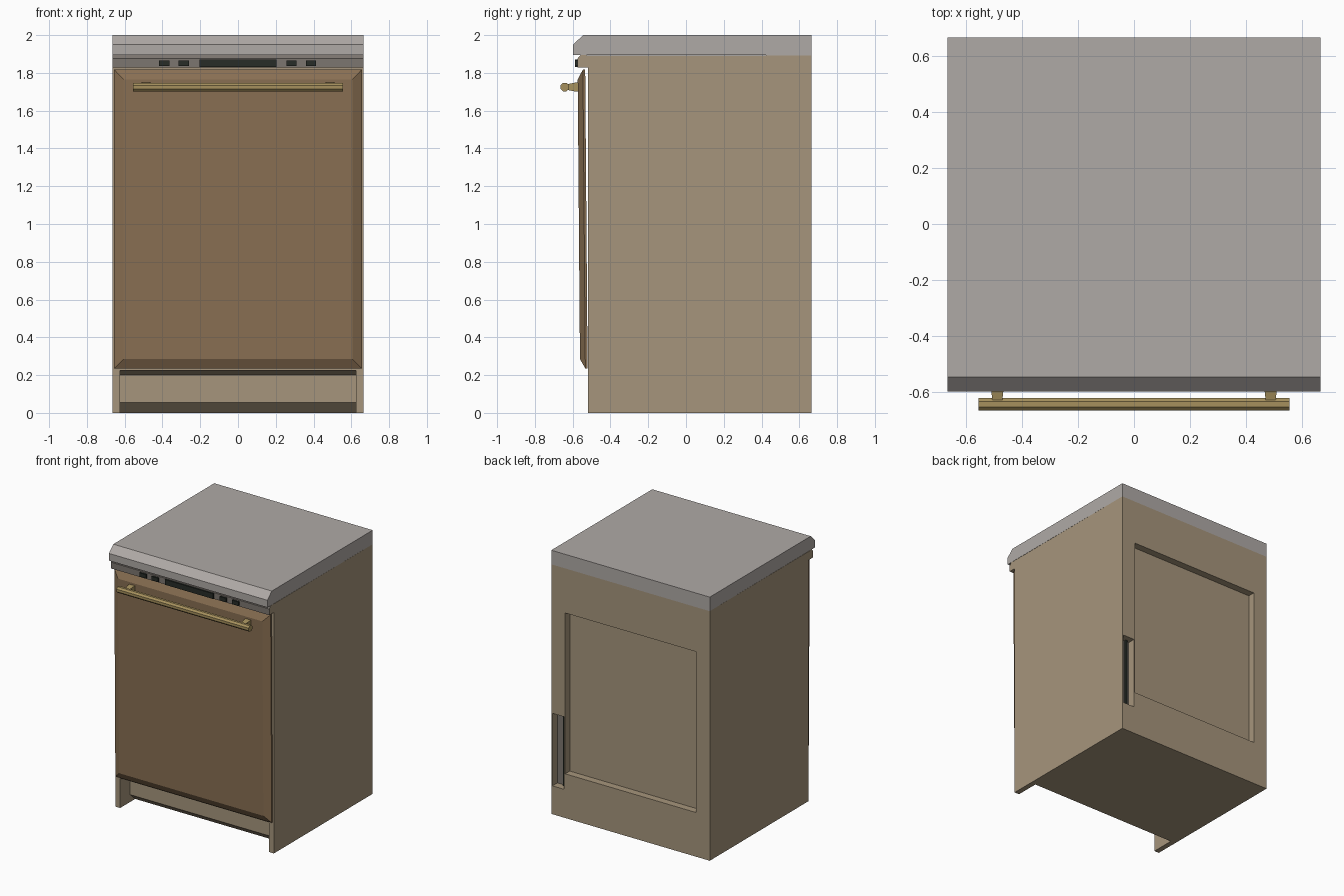
import bpy, bmesh, math
from mathutils import Matrix

if "Cube" in bpy.data.objects:
    bpy.data.objects.remove(bpy.data.objects["Cube"])


def material(name, r, g, b):
    m = bpy.data.materials.new(name)
    m.diffuse_color = (r, g, b, 1)
    m.use_nodes = True
    m.node_tree.nodes["Principled BSDF"].inputs["Base Color"].default_value = m.diffuse_color
    return m


BEIGE = material("beige", 0.38, 0.30, 0.20)
BROWN = material("brown", 0.25, 0.16, 0.085)
BRASS = material("brass", 0.38, 0.28, 0.11)
STONE = material("stone", 0.43, 0.40, 0.38)
GREY = material("panel_grey", 0.20, 0.18, 0.16)
BLACK = material("black", 0.02, 0.025, 0.02)


def finish(name, bm, mat):
    bmesh.ops.recalc_face_normals(bm, faces=bm.faces)
    me = bpy.data.meshes.new(name)
    bm.to_mesh(me)
    bm.free()
    me.materials.append(mat)
    ob = bpy.data.objects.new(name, me)
    bpy.context.collection.objects.link(ob)
    return ob


def loft(name, rings, mat):
    """Closed solid through rings with equal point counts."""
    bm = bmesh.new()
    vs = [[bm.verts.new(p) for p in ring] for ring in rings]
    n = len(vs[0])
    for a, b in zip(vs, vs[1:]):
        for i in range(n):
            j = (i + 1) % n
            bm.faces.new((a[i], a[j], b[j], b[i]))
    bm.faces.new(vs[0])
    bm.faces.new(vs[-1])
    return finish(name, bm, mat)


def prism(name, profile, x0, x1, mat):
    """Side profile of (y, z) points swept along x."""
    return loft(name, [[(x, y, z) for y, z in profile] for x in (x0, x1)], mat)


def box(name, x0, x1, y0, y1, z0, z1, mat):
    return prism(name, [(y0, z0), (y1, z0), (y1, z1), (y0, z1)], x0, x1, mat)


def cut(target, cutter):
    cutter.hide_render = True
    mod = target.modifiers.new("cut", "BOOLEAN")
    mod.operation = "DIFFERENCE"
    mod.solver = "EXACT"
    mod.object = cutter
    bpy.context.view_layer.objects.active = target
    bpy.ops.object.modifier_apply(modifier=mod.name)
    bpy.data.objects.remove(cutter)


W = 0.665

# Cabinet with toe-kick recess, back panel recess and side slot
body = box("cabinet", -W, W, -0.52, W, 0, 1.893, BEIGE)
cut(body, prism("kick_cutter", [(-0.6, -0.1), (-0.23, -0.1), (-0.34, 0), (-0.40, 0.055),
                                (-0.40, 0.20), (-0.52, 0.225), (-0.6, 0.225)],
                -0.625, 0.625, BEIGE))
cut(body, box("back_cutter", -0.548, 0.548, 0.61, 0.8, 0.335, 1.555, BEIGE))
cut(body, box("slot_cutter", 0.557, 0.655, 0.60, 0.8, 0.215, 0.765, BEIGE))

# Dark lining and rib inside the slot
box("slot_lining", 0.557, 0.655, 0.598, 0.606, 0.215, 0.765, GREY)
box("slot_rib", 0.583, 0.598, 0.606, 0.622, 0.215, 0.765, BLACK)

# Worktop with a chamfered front edge
prism("worktop", [(-0.597, 1.895), (W, 1.893), (W, 2.0), (-0.545, 2.0), (-0.597, 1.95)],
      -W, W, STONE)

# Control panel: beige ends, grey front
panel = prism("control_panel", [(-0.575, 1.828), (-0.52, 1.828), (-0.52, 1.893),
                                (-0.558, 1.895), (-0.575, 1.875)], -W, W, BEIGE)
panel.data.materials.append(GREY)
for f in panel.data.polygons:
    if f.normal.y < -0.5:
        f.material_index = 1

# Display and buttons
box("display", -0.203, 0.203, -0.587, -0.57, 1.832, 1.872, BLACK)
for i, x in enumerate((-0.39, -0.287, 0.284, 0.387)):
    box(f"button_{i + 1}", x - 0.027, x + 0.027, -0.587, -0.57, 1.836, 1.866, BLACK)


# Slightly tilted door with bevelled front
def door_ring(hx, z0, z1, y):
    return [(x, y - 0.008 * (z - 0.235), z)
            for x, z in ((-hx, z0), (hx, z0), (hx, z1), (-hx, z1))]


loft("door", [door_ring(0.656, 0.235, 1.818, -0.521),
              door_ring(0.656, 0.235, 1.818, -0.533),
              door_ring(0.606, 0.285, 1.765, -0.561)], BROWN)

# Handle bar and its two tapered posts
bm = bmesh.new()
bmesh.ops.create_cone(bm, cap_ends=True, segments=8, radius1=0.0243, radius2=0.0243, depth=1.11,
                      matrix=Matrix.Translation((0, -0.6425, 1.725))
                      @ Matrix.Rotation(math.pi / 2, 4, "Y")
                      @ Matrix.Rotation(math.pi / 8, 4, "Z"))
finish("handle_bar", bm, BRASS)


def post_ring(cx, y, hx, hz):
    return [(cx + a * hx, y, 1.725 + b * hz) for a, b in ((-1, -1), (1, -1), (1, 1), (-1, 1))]


for side, cx in (("left", -0.487), ("right", 0.487)):
    loft(f"handle_post_{side}", [post_ring(cx, -0.565, 0.023, 0.025),
                                 post_ring(cx, -0.59, 0.022, 0.023),
                                 post_ring(cx, -0.635, 0.017, 0.014)], BRASS)
